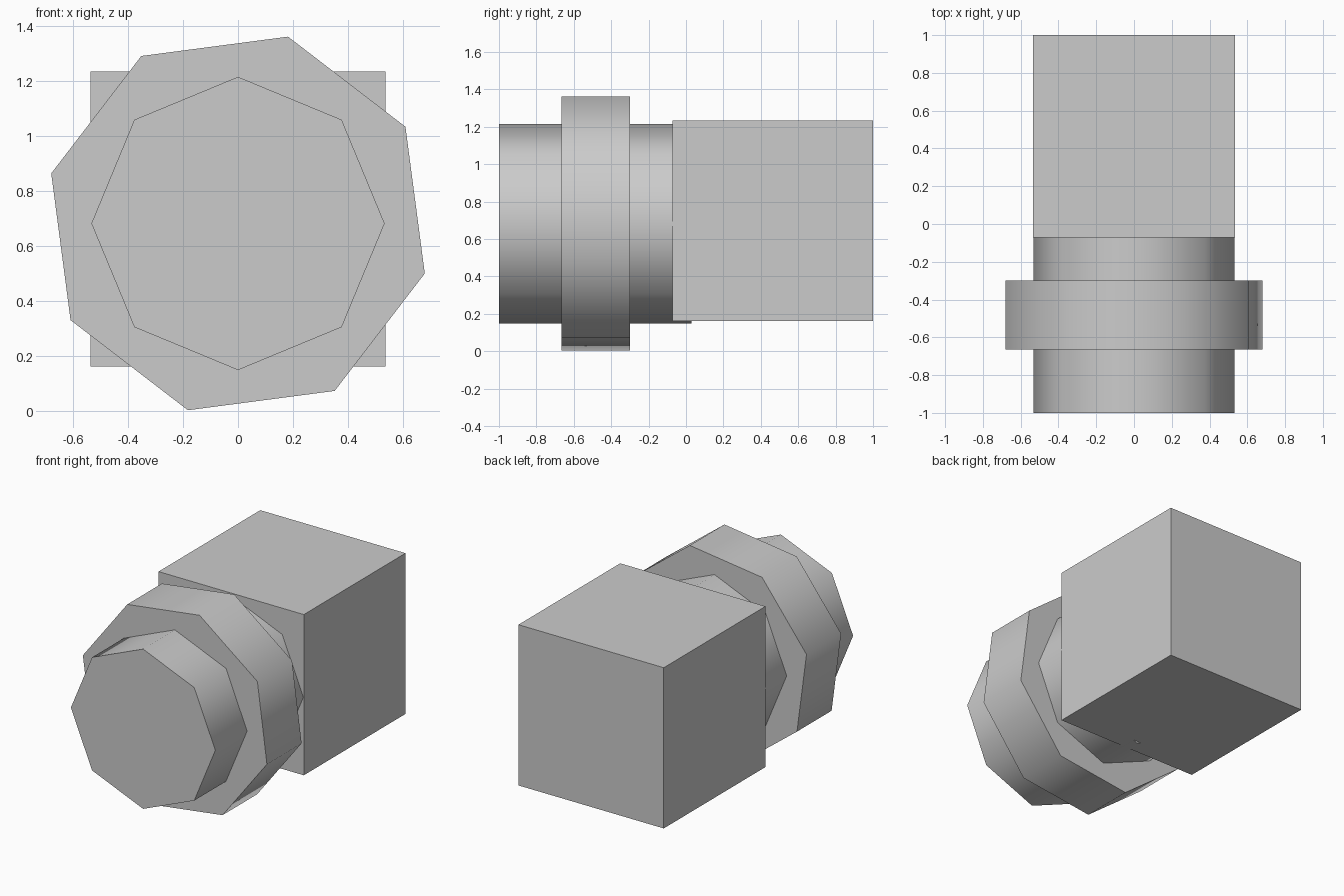
import bpy
from math import radians
from mathutils import Matrix

if "Cube" in bpy.data.objects:
    bpy.data.objects.remove(bpy.data.objects["Cube"])

AXIS_Z = 0.682


def octagon(name, radius, y0, y1, spin):
    """Eight-sided drum lying along y, spun about its own axis."""
    bpy.ops.mesh.primitive_cylinder_add(vertices=8, radius=radius, depth=y1 - y0)
    ob = bpy.context.object
    ob.name = name
    ob.data.transform(Matrix.Rotation(radians(90), 4, 'X') @ Matrix.Rotation(radians(spin), 4, 'Z'))
    ob.location = (0, (y0 + y1) / 2, AXIS_Z)
    # rounded shading around the sides, crisp caps
    bpy.ops.object.shade_smooth_by_angle(angle=radians(50))
    return ob


# Shaft runs from the front face to just inside the block
octagon("shaft", 0.533, -1.0, 0.03, 0)

# Wider collar around the shaft, twisted relative to it
octagon("collar", 0.703, -0.665, -0.30, 30)

# Square block at the back
bpy.ops.mesh.primitive_cube_add(size=1, location=(0, 0.464, 0.698))
block = bpy.context.object
block.name = "rear_block"
block.data.transform(Matrix.Diagonal((1.072, 1.072, 1.072, 1)))
